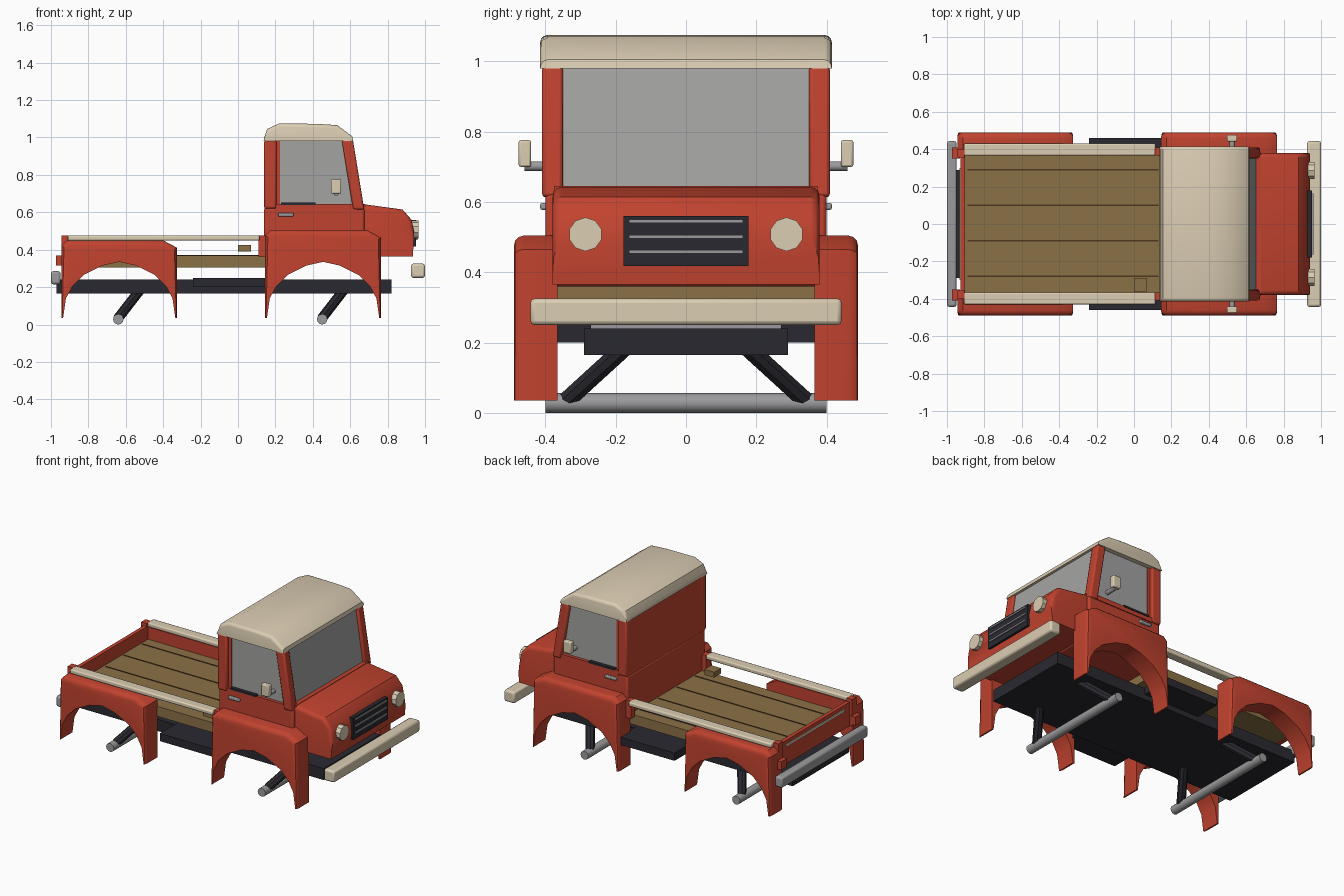
import bpy, bmesh
from mathutils import Vector

if "Cube" in bpy.data.objects:
    bpy.data.objects.remove(bpy.data.objects["Cube"])


def material(name, r, g, b):
    m = bpy.data.materials.new(name)
    m.use_nodes = True
    m.diffuse_color = (r, g, b, 1)
    m.node_tree.nodes["Principled BSDF"].inputs["Base Color"].default_value = (r, g, b, 1)
    return m


RED = material("red paint", 0.53, 0.055, 0.028)
CREAM = material("cream paint", 0.71, 0.61, 0.45)
WOOD = material("brown wood", 0.26, 0.165, 0.062)
GAP = material("plank gap", 0.08, 0.035, 0.015)
DARK = material("dark frame", 0.022, 0.022, 0.03)
METAL = material("grey metal", 0.33, 0.33, 0.34)
GLASS = material("grey glass", 0.37, 0.37, 0.365)


def finish(bm, name, mat):
    bmesh.ops.recalc_face_normals(bm, faces=bm.faces)
    mesh = bpy.data.meshes.new(name)
    bm.to_mesh(mesh)
    bm.free()
    mesh.materials.append(mat)
    ob = bpy.data.objects.new(name, mesh)
    bpy.context.collection.objects.link(ob)
    return ob


def bevel(ob, width, segments=2):
    mod = ob.modifiers.new("bevel", "BEVEL")
    mod.width, mod.segments, mod.limit_method = width, segments, "ANGLE"
    return ob


def box(name, mat, x, y, z, round_edge=0, segments=2):
    """Box from (low, high) ranges."""
    bm = bmesh.new()
    bmesh.ops.create_cube(bm, size=1)
    for v in bm.verts:
        v.co = Vector([(r[0] + r[1]) / 2 + c * (r[1] - r[0]) for r, c in zip((x, y, z), v.co)])
    ob = finish(bm, name, mat)
    return bevel(ob, round_edge, segments) if round_edge else ob


def prism(name, mat, profile, y0, y1, edge_rule=None, width=0.03):
    """Extrude an (x, z) profile along y; bevel the edges picked by edge_rule."""
    bm = bmesh.new()
    face = bm.faces.new([bm.verts.new((x, y0, z)) for x, z in profile])
    ext = bmesh.ops.extrude_face_region(bm, geom=[face])["geom"]
    for v in ext:
        if isinstance(v, bmesh.types.BMVert):
            v.co.y = y1
    if edge_rule:
        edges = [e for e in bm.edges if edge_rule(e.verts[0].co, e.verts[1].co)]
        bmesh.ops.bevel(bm, geom=edges, offset=width, segments=3, profile=0.5, affect="EDGES")
    return finish(bm, name, mat)


def rod(name, mat, a, b, radius, sides=12):
    a, b = Vector(a), Vector(b)
    bm = bmesh.new()
    bmesh.ops.create_cone(bm, cap_ends=True, segments=sides, radius1=radius,
                          radius2=radius, depth=(b - a).length)
    ob = finish(bm, name, mat)
    ob.location = (a + b) / 2
    ob.rotation_euler = (b - a).to_track_quat("Z", "Y").to_euler()
    return ob


def span(s, a, b):
    """Range on one side of the centre line."""
    return tuple(sorted((s * a, s * b)))


SIDES = ((1, "left"), (-1, "right"))

# Frame
box("chassis", DARK, (-0.97, 0.82), (-0.29, 0.29), (0.165, 0.24))

# Fenders: straight top, arched opening, thin tips
ARCH = [(0.3, 0.035), (0.285, 0.14), (0.25, 0.205), (0.19, 0.265), (0.09, 0.315), (0, 0.335)]


def fender(name, cx, top, s):
    right = [(0.31, 0.035), (0.31, top - 0.04), (0.235, top)]
    left = [(-0.28, top), (-0.31, top - 0.03), (-0.31, 0.035)]
    arch = [(-x, z) for x, z in ARCH] + ARCH[-2::-1]
    pts = [(cx + x, z) for x, z in right + left + arch]

    def outer_top(a, b):
        return abs(a.y) > 0.48 and abs(b.y) > 0.48 and max(a.z, b.z) > 0.39
    prism(name, RED, pts, s * 0.365, s * 0.49, outer_top)


for s, side in SIDES:
    fender("rear_fender_" + side, -0.635, 0.45, s)
    fender("front_fender_" + side, 0.455, 0.505, s)
    box("running_board_" + side, DARK, (-0.24, 0.16), span(s, 0.27, 0.46), (0.2, 0.25))

# Axles and slanted struts
for end, x in (("rear", -0.64), ("front", 0.45)):
    rod(end + "_axle", METAL, (x, -0.4, 0.028), (x, 0.4, 0.028), 0.028)
    for s, side in SIDES:
        rod(f"{end}_strut_{side}", DARK, (x + 0.12, s * 0.17, 0.19),
            (x, s * 0.34, 0.035), 0.027, 8)

# Load bed
box("bed_floor", WOOD, (-0.92, 0.15), (-0.37, 0.37), (0.305, 0.37))
for i in range(4):
    y = -0.28 + i * 0.19
    box(f"plank_gap_{i + 1}", GAP, (-0.89, 0.13), (y - 0.004, y + 0.004), (0.368, 0.373))
box("bed_block", WOOD, (0, 0.07), (-0.36, -0.29), (0.39, 0.425))
box("tailgate", RED, (-0.928, -0.903), (-0.37, 0.37), (0.3, 0.455))
box("tailgate_trim", CREAM, (-0.934, -0.927), (-0.3, 0.3), (0.415, 0.43))
for s, side in SIDES:
    box("bed_rail_" + side, CREAM, (-0.91, 0.115), span(s, 0.365, 0.43), (0.448, 0.477), 0.008)
    box("rear_post_" + side, RED, (-0.945, -0.905), span(s, 0.355, 0.4), (0.3, 0.475))
    box("tail_light_" + side, RED, (-0.972, -0.93), span(s, 0.35, 0.41), (0.315, 0.37))
    box("front_post_" + side, RED, (0.11, 0.15), span(s, 0.365, 0.41), (0.36, 0.475))

# Cab body and hood
box("cab_body", RED, (0.14, 0.675), (-0.4, 0.4), (0.36, 0.625), 0.012)
HOOD = [(0.65, 0.365), (0.935, 0.365), (0.942, 0.49), (0.928, 0.56), (0.88, 0.615),
        (0.68, 0.642), (0.65, 0.642)]
prism("hood", RED, HOOD, -0.38, 0.38,
      lambda a, b: abs(a.y - b.y) < 0.01 and min(a.z, b.z) > 0.48 and max(a.x, b.x) > 0.67, 0.025)
box("cowl", RED, (0.58, 0.68), (-0.375, 0.375), (0.61, 0.645))

# Cab glass, back wall, pillars
prism("cab_glass", GLASS, [(0.16, 0.62), (0.655, 0.62), (0.6, 0.985), (0.16, 0.985)], -0.385, 0.385)
box("cab_back", RED, (0.142, 0.17), (-0.4, 0.4), (0.62, 0.985))
for s, side in SIDES:
    box("rear_pillar_" + side, RED, (0.14, 0.205), span(s, 0.35, 0.41), (0.62, 0.985), 0.01)
    box("rear_window_edge_" + side, RED, (0.2, 0.225), span(s, 0.35, 0.39), (0.62, 0.985))
    bevel(prism("front_pillar_" + side, RED,
                [(0.615, 0.615), (0.675, 0.615), (0.615, 0.985), (0.555, 0.985)],
                s * 0.35, s * 0.41), 0.01)
    box("door_sill_" + side, RED, (0.2, 0.63), span(s, 0.36, 0.405), (0.615, 0.645))
    box("window_trim_" + side, DARK, (0.23, 0.415), span(s, 0.36, 0.408), (0.64, 0.652))
    box("door_handle_" + side, METAL, (0.215, 0.297), span(s, 0.395, 0.415), (0.578, 0.597), 0.005)
    # Wing mirrors
    rod("mirror_arm_" + side, METAL, (0.525, s * 0.38, 0.702), (0.525, s * 0.46, 0.702), 0.014)
    box("mirror_" + side, CREAM, (0.497, 0.552), span(s, 0.441, 0.476), (0.7, 0.776), 0.006)

# Roof
ROOF = [(0.137, 0.98), (0.617, 0.98), (0.612, 1.005), (0.53, 1.066), (0.42, 1.073),
        (0.22, 1.075), (0.155, 1.045), (0.14, 1.0)]
prism("roof", CREAM, ROOF, -0.415, 0.415,
      lambda a, b: abs(a.y - b.y) < 0.01 and max(a.z, b.z) > 1.03, 0.02)

# Grille and headlights
box("grille", DARK, (0.92, 0.953), (-0.178, 0.178), (0.418, 0.56))
for i in range(3):
    z = 0.458 + i * 0.0435
    box(f"grille_bar_{i + 1}", METAL, (0.945, 0.96), (-0.162, 0.162), (z - 0.005, z + 0.005))
for s, side in SIDES:
    rod("headlight_" + side, CREAM, (0.92, s * 0.286, 0.508), (0.966, s * 0.286, 0.508), 0.048, 10)

# Bumpers
box("front_bumper", CREAM, (0.925, 1.0), (-0.443, 0.443), (0.25, 0.325), 0.012)
box("rear_bumper", METAL, (-1.0, -0.948), (-0.443, 0.443), (0.215, 0.285), 0.012)

# Smooth shading that keeps sharp edges
bpy.ops.object.select_all(action="DESELECT")
for ob in bpy.context.collection.objects:
    if ob.type == "MESH":
        ob.select_set(True)
        bpy.context.view_layer.objects.active = ob
bpy.ops.object.shade_smooth_by_angle(angle=0.6)
